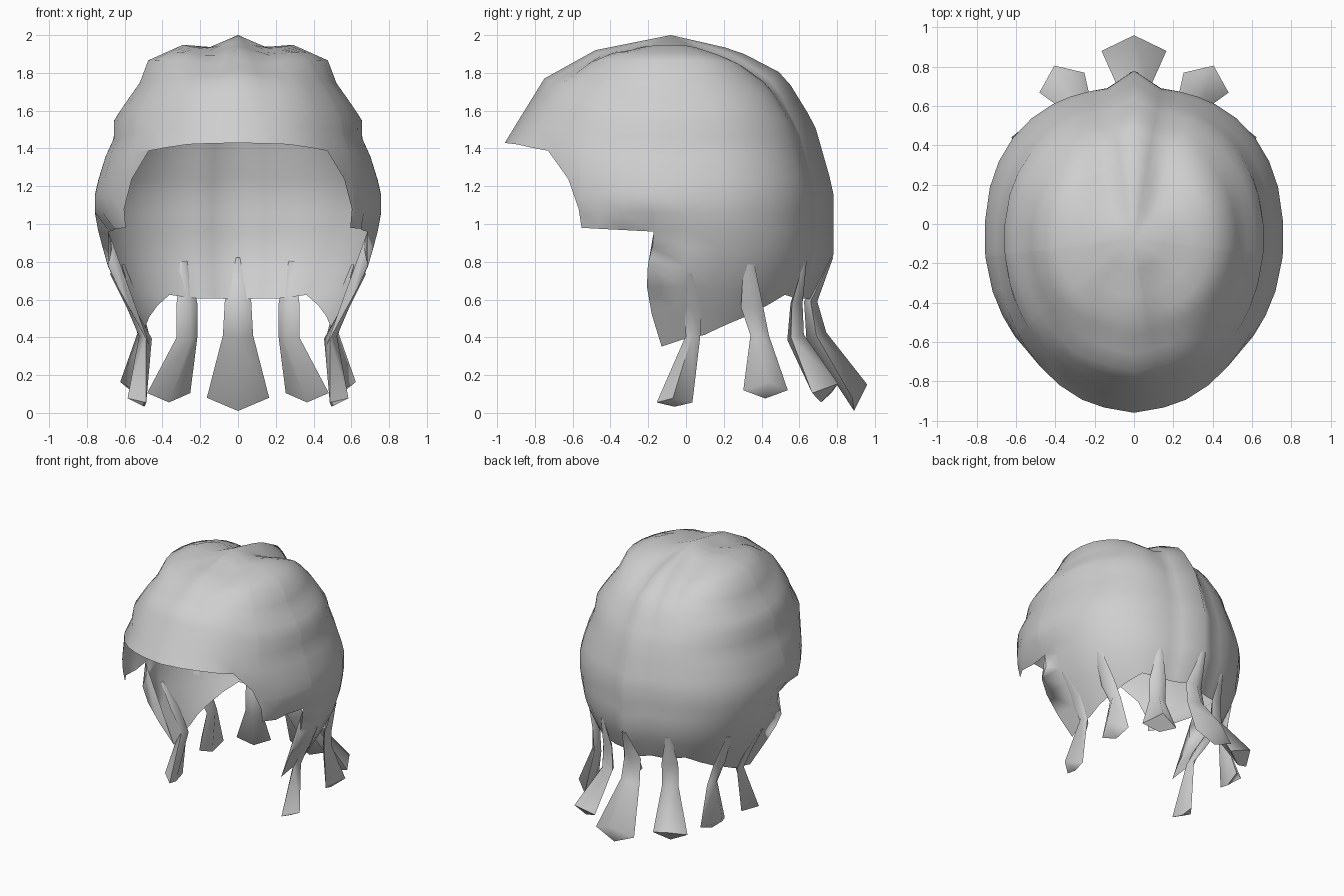
import bpy, bmesh, math
from mathutils import Vector

if "Cube" in bpy.data.objects:
    bpy.data.objects.remove(bpy.data.objects["Cube"])

mat = bpy.data.materials.new("hair grey")
mat.diffuse_color = (0.62, 0.62, 0.62, 1)
mat.use_nodes = True
mat.node_tree.nodes["Principled BSDF"].inputs["Base Color"].default_value = mat.diffuse_color

CY, CZ = -0.08, 1.1  # centre the cap is swept around


def finish(bm, name, angle):
    me = bpy.data.meshes.new(name)
    bm.to_mesh(me)
    bm.free()
    ob = bpy.data.objects.new(name, me)
    bpy.context.collection.objects.link(ob)
    me.materials.append(mat)
    bpy.ops.object.select_all(action='DESELECT')
    ob.select_set(True)
    bpy.context.view_layer.objects.active = ob
    bpy.ops.object.shade_smooth_by_angle(angle=math.radians(angle))


def lerp(table, x):
    """Piecewise linear lookup in a table of (x, value) pairs."""
    if x <= table[0][0]:
        return table[0][1]
    for (a, u), (b, v) in zip(table, table[1:]):
        if x <= b:
            return u + (v - u) * (x - a) / (b - a)
    return table[-1][1]


def profile(points):
    """Turn (distance, height) points into a radius for any elevation."""
    pol = sorted((math.atan2(z - CZ, r), math.hypot(r, z - CZ)) for r, z in points)

    def radius(e):
        e = min(max(e, pol[0][0]), pol[-1][0])
        for (a, ra), (b, rb) in zip(pol, pol[1:]):
            if e <= b:
                # straight line between neighbouring points
                return ra * rb * math.sin(b - a) / (ra * math.sin(e - a) + rb * math.sin(b - e))
        return pol[-1][1]
    return radius


front = profile([(0, 2), (.4, 1.92), (.67, 1.77), (.88, 1.43), (.82, 1.2), (.79, 1), (.6, .4), (.5, .2)])
side = profile([(0, 2), (.15, 1.98), (.29, 1.95), (.48, 1.865), (.52, 1.75), (.66, 1.55), (.66, 1.45),
                (.72, 1.32), (.76, 1.16), (.76, 1.06), (.74, .95), (.68, .74), (.52, .45), (.44, .3)])
back = profile([(0, 2), (.35, 1.92), (.6, 1.79), (.76, 1.53), (.86, 1.18), (.86, .83), (.77, .6), (.6, .3)])

# Hem elevation for each azimuth, from the fringe round to the nape
hem = [(0, 20.5), (16, 20.7), (36, 19.7), (46, 10), (51, -1.5), (51.5, -9), (83, -10.7), (84, -58),
       (110, -53), (130, -44), (149, -34), (158, -35), (168, -36), (180, -33)]
azimuths = [0, 10, 18, 27, 36, 46, 51, 51.5, 60, 70, 83, 84, 97, 110, 120, 130, 140, 149, 156, 163, 170, 180]
elevations = [90, 80, 71, 64, 58, 51, 45, 40, 34, 28, 20, 10, 4, -3, -10, -17, -25, -34, -46, -58]
groove = [(0, 0), (.15, 1), (.29, 0)]  # furrow either side of the crown ridge


def cap_point(az, el):
    el = max(el, lerp(hem, az))
    e, a = math.radians(el), math.radians(az)
    s, c = abs(math.sin(a)), abs(math.cos(a))
    if az <= 90:
        n, lng = 2, front(e)
    else:
        n, lng = 2 + 0.35 * math.cos(e) ** 2, back(e)
        # raised ridge down the middle of the back
        lng *= 1 - 0.1 * math.cos(e) * min(1, lng * math.cos(e) * s / 0.13)
    r = ((s / side(e)) ** n + (c / lng) ** n) ** (-1 / n)
    r -= 0.045 * lerp(groove, r * math.cos(e) * s) * max(0, math.sin(e)) ** 2
    h = r * math.cos(e)
    p = Vector((h * math.sin(a), CY - h * math.cos(a), CZ + r * math.sin(e)))
    if 65 < az < 90 and -25 < el < -5:   # hem tucks in above the side flap
        p.x *= 0.93
    if az == 84 and el < -10:            # bowed front edge of the side flap
        p.y -= 0.06 * math.sin(math.pi * (el + 10) / -48)
    return p


# Hair cap: open shell
bm = bmesh.new()
ring = [(a, 1) for a in azimuths] + [(a, -1) for a in azimuths[-2:0:-1]]
grid = []
for az, sgn in ring:
    col = []
    for el in elevations:
        p = cap_point(az, el)
        col.append(bm.verts.new((p.x * sgn, p.y, p.z)))
    grid.append(col)
for i, col in enumerate(grid):
    nxt = grid[(i + 1) % len(grid)]
    for k in range(len(elevations) - 1):
        bm.faces.new((col[k], col[k + 1], nxt[k + 1], nxt[k]))
bmesh.ops.remove_doubles(bm, verts=bm.verts, dist=0.0005)
bmesh.ops.dissolve_degenerate(bm, edges=bm.edges, dist=0.0005)
finish(bm, "hair_cap", 110)


# Hanging locks: diamond tubes that start on the cap, pinch below it and flare at the tip
def lock(name, out, root, sections, sgn=1):
    out = Vector((out[0], out[1], 0)).normalized()
    across = Vector((-out.y, out.x, 0))
    top = cap_point(*root[:2]) - out * 0.006
    sections = [(top.x, top.y, top.z, root[2], 0.008, 0)] + sections
    bm = bmesh.new()
    rings = []
    for i, (x, y, z, w, d, tilt) in enumerate(sections):
        depth = (out + Vector((0, 0, tilt))).normalized() * d
        c = Vector((x, y, z))
        mid = c - out * 0.045 if i == len(sections) - 1 else c
        pts = [c + depth, mid + across * w, c - depth, mid - across * w]
        rings.append([bm.verts.new((p.x * sgn, p.y, p.z)) for p in pts])
    for a, b in zip(rings, rings[1:]):
        for k in range(4):
            m = (k + 1) % 4
            bm.faces.new((a[k], a[m], b[m], b[k]))
    bm.faces.new(rings[0])
    bm.faces.new(rings[-1])
    bmesh.ops.recalc_face_normals(bm, faces=bm.faces)
    finish(bm, name, 80)


lock("nape_lock", (0, 1), (180, -18, .02), [(0, .66, .59, .07, .035, 0), (0, .69, .41, .08, .055, .3),
                                            (0, .925, .08, .165, .078, 2)])
for sgn, tag in ((1, "right"), (-1, "left")):
    lock("back_lock_" + tag, (.4, .9), (158, -21, .02),
         [(.27, .585, .58, .06, .035, 0), (.27, .58, .4, .06, .05, .3), (.385, .76, .105, .125, .07, 1)], sgn)
    lock("rear_side_lock_" + tag, (1, .2), (124, -23, .03),
         [(.535, .35, .56, .06, .03, 0), (.5, .39, .41, .05, .035, .3), (.57, .43, .12, .12, .07, .8)], sgn)
    lock("front_side_lock_" + tag, (1, -.1), (98, -28, .015),
         [(.57, .03, .56, .055, .02, 0), (.49, .035, .4, .04, .035, .2), (.54, -.065, .055, .095, .05, .5)], sgn)
